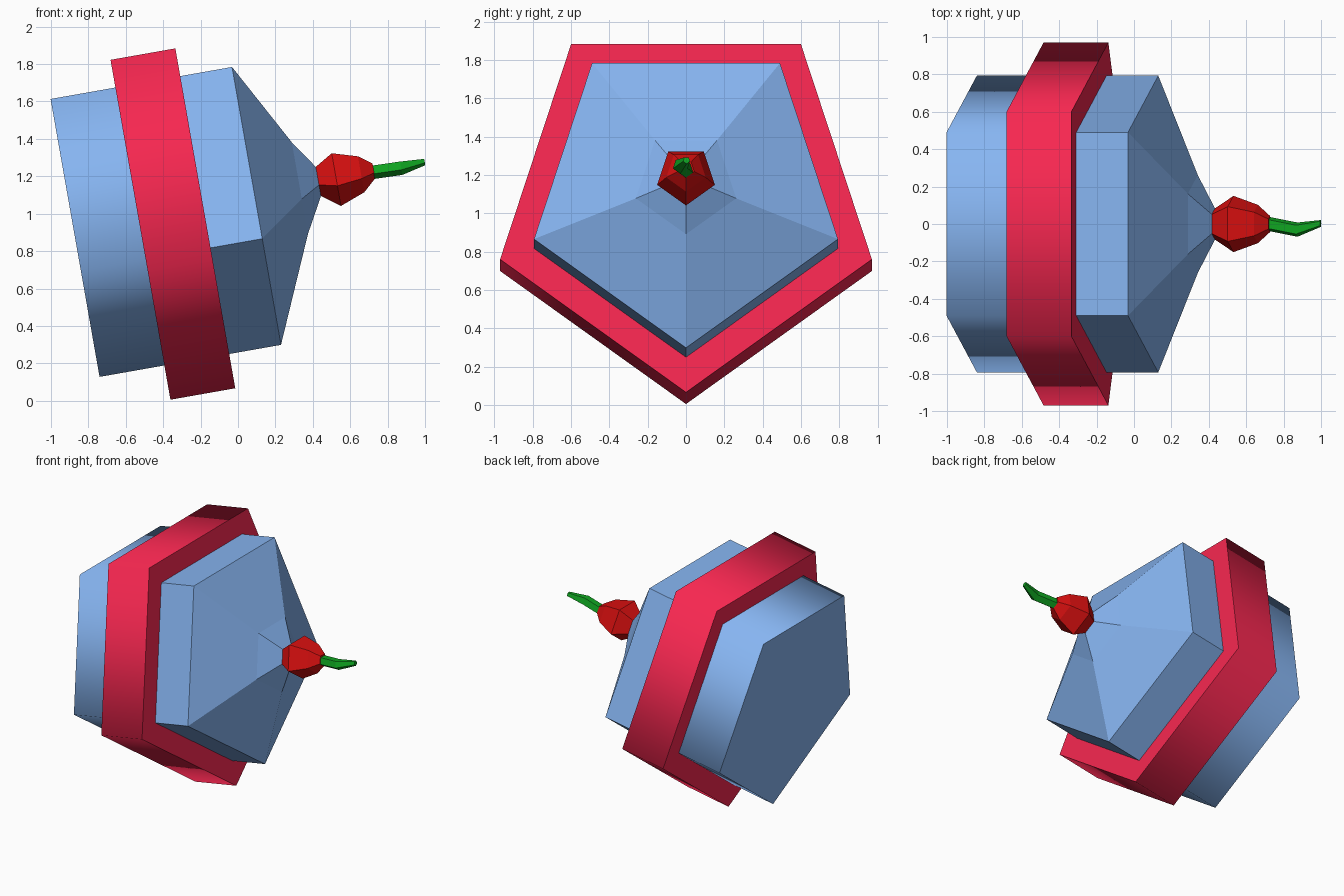
import bpy, bmesh, math
from mathutils import Vector

if "Cube" in bpy.data.objects:
    bpy.data.objects.remove(bpy.data.objects["Cube"])

TILT = math.radians(10)
AXIS = Vector((math.cos(TILT), 0, math.sin(TILT)))
UP = Vector((-math.sin(TILT), 0, math.cos(TILT)))
SIDE = Vector((0, 1, 0))
ORIGIN = Vector((-0.885, 0, 0.949))  # centre of the rear face


def on_axis(t):
    return ORIGIN + AXIS * t


def material(name, rgb):
    m = bpy.data.materials.new(name)
    m.diffuse_color = (*rgb, 1)
    m.use_nodes = True
    m.node_tree.nodes["Principled BSDF"].inputs["Base Color"].default_value = m.diffuse_color
    return m


def loft(name, stations, mat, smooth=False):
    """Skin pentagons (one corner down) through (centre, radius) stations."""
    bm = bmesh.new()
    rings = []
    for c, r in stations:
        angles = [math.tau * k / 5 for k in range(5)]
        rings.append([bm.verts.new(c + SIDE * r * math.sin(a) - UP * r * math.cos(a))
                      for a in angles])
    for a, b in zip(rings, rings[1:]):
        for k in range(5):
            n = (k + 1) % 5
            bm.faces.new((a[k], a[n], b[n], b[k])).smooth = smooth
    bm.faces.new(rings[0])
    bm.faces.new(rings[-1])
    bmesh.ops.recalc_face_normals(bm, faces=bm.faces)
    me = bpy.data.meshes.new(name)
    bm.to_mesh(me)
    bm.free()
    me.materials.append(mat)
    ob = bpy.data.objects.new(name, me)
    bpy.context.collection.objects.link(ob)
    return ob


blue = material("blue", (0.24, 0.46, 0.88))
crimson = material("crimson", (0.92, 0.02, 0.08))
red = material("red", (0.70, 0.005, 0.005))
green = material("green", (0.005, 0.37, 0.015))

# Main body: smooth rear drum, faceted front drum with tapering nose
loft("rear_body", [(on_axis(0), 0.834), (on_axis(0.5), 0.834)], blue, True)
loft("front_body", [(on_axis(t), r) for t, r in
                    ((0.5, 0.834), (0.985, 0.834), (1.23, 0.275), (1.335, 0.085))], blue)

# Band around the body
loft("band", [(on_axis(0.352), 1.02), (on_axis(0.704), 1.02)], crimson, True)

# Bulb on the nose
loft("bulb", [(on_axis(t), r) for t, r in
              ((1.33, 0.085), (1.43, 0.158), (1.565, 0.108), (1.635, 0.045))], red)

# Bent stem
loft("stem", [(Vector(p), r) for p, r in
              (((0.72, 0, 1.225), 0.040), ((0.872, -0.03, 1.247), 0.040),
               ((0.998, 0.003, 1.278), 0.019))], green)
